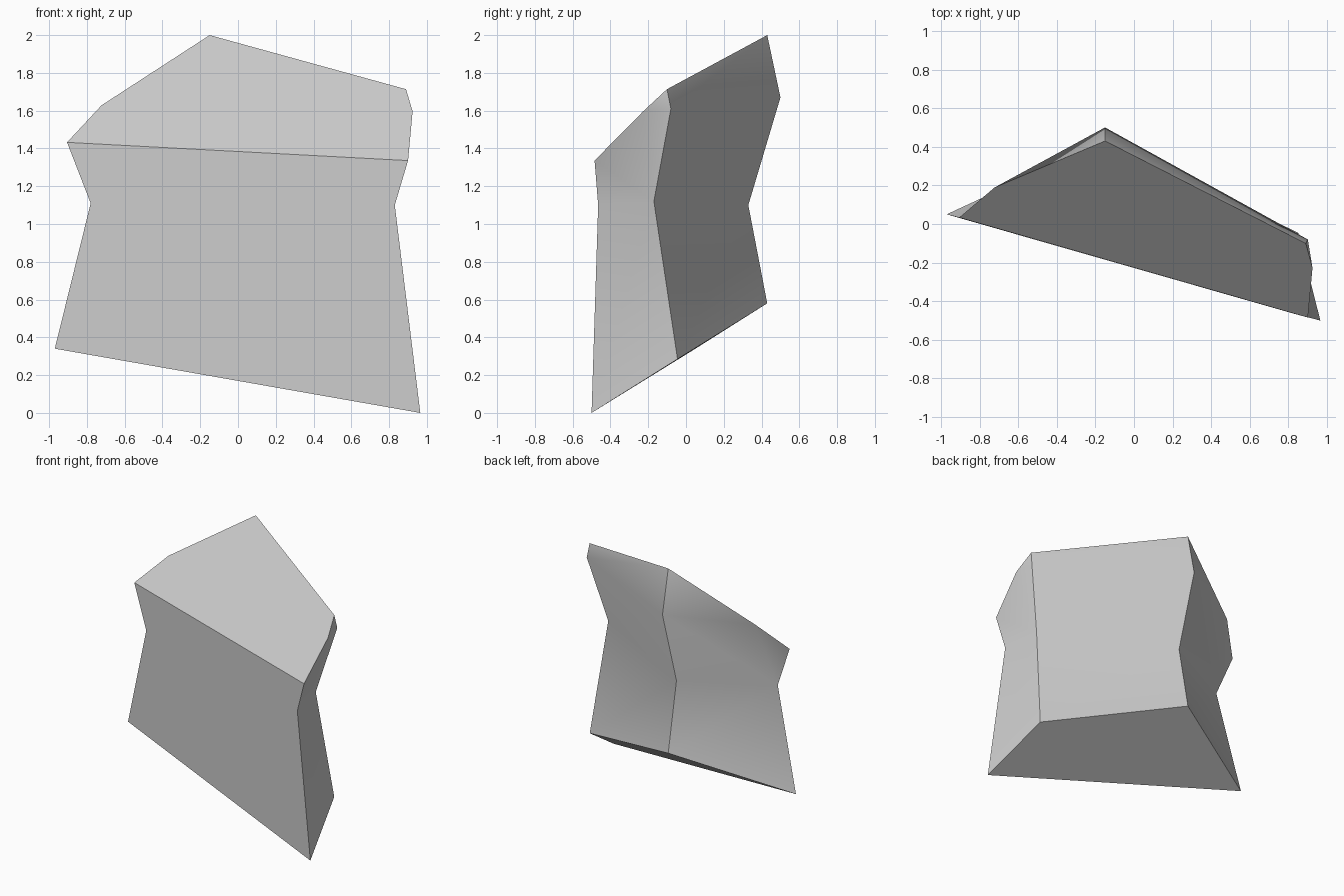
import bpy, bmesh, math
from mathutils import Vector

cube = bpy.data.objects.get("Cube")
if cube:
    bpy.data.objects.remove(cube, do_unlink=True)

# One plain stone colour
stone = bpy.data.materials.new("stone grey")
stone.use_nodes = True
grey = (0.6, 0.6, 0.6, 1.0)
stone.diffuse_color = grey
stone.node_tree.nodes["Principled BSDF"].inputs["Base Color"].default_value = grey

# Four-sided cross-sections: front left, front right, back right, back left
sections = {
    "base": [(-.97, .05, .34), (.965, -.50, 0), (.85, -.045, .285), (-.15, .43, .58)],
    "waist": [(-.78, 0, 1.11), (.83, -.465, 1.10), (.78, -.17, 1.12), (-.15, .33, 1.10)],
    "shoulder": [(-.974, .052, 1.61), (.97, -.503, 1.57), (.90, -.08, 1.61), (-.15, .50, 1.67)],
    "crown": [(-.92, .04, 2.1), (.92, -.49, 2.1), (.86, -.16, 2.01), (-.15, .36, 2.33)],
}

# Loft the sections into a rough block
bm = bmesh.new()
rings = [[bm.verts.new(p) for p in ring] for ring in sections.values()]
for low, high in zip(rings, rings[1:]):
    for i in range(4):
        j = (i + 1) % 4
        bm.faces.new((low[i], low[j], high[j], high[i]))
bm.faces.new(reversed(rings[0]))
bm.faces.new(rings[-1])

# Slice off the sloping top and cap it
cut = bmesh.ops.bisect_plane(
    bm, geom=bm.verts[:] + bm.edges[:] + bm.faces[:],
    plane_co=Vector((0, 0, 1.608)), plane_no=Vector((-.231, -.992, 1)).normalized(),
    clear_outer=True)
rim = [e for e in bm.edges if e.is_boundary]
bmesh.ops.holes_fill(bm, edges=rim, sides=0)
bmesh.ops.recalc_face_normals(bm, faces=bm.faces[:])

mesh = bpy.data.meshes.new("rock")
bm.to_mesh(mesh)
bm.free()
mesh.materials.append(stone)
rock = bpy.data.objects.new("rock", mesh)
bpy.context.collection.objects.link(rock)

# Soft folds across the sides, crisp corners
bpy.ops.object.select_all(action="DESELECT")
rock.select_set(True)
bpy.context.view_layer.objects.active = rock
bpy.ops.object.shade_smooth_by_angle(angle=math.radians(40))
